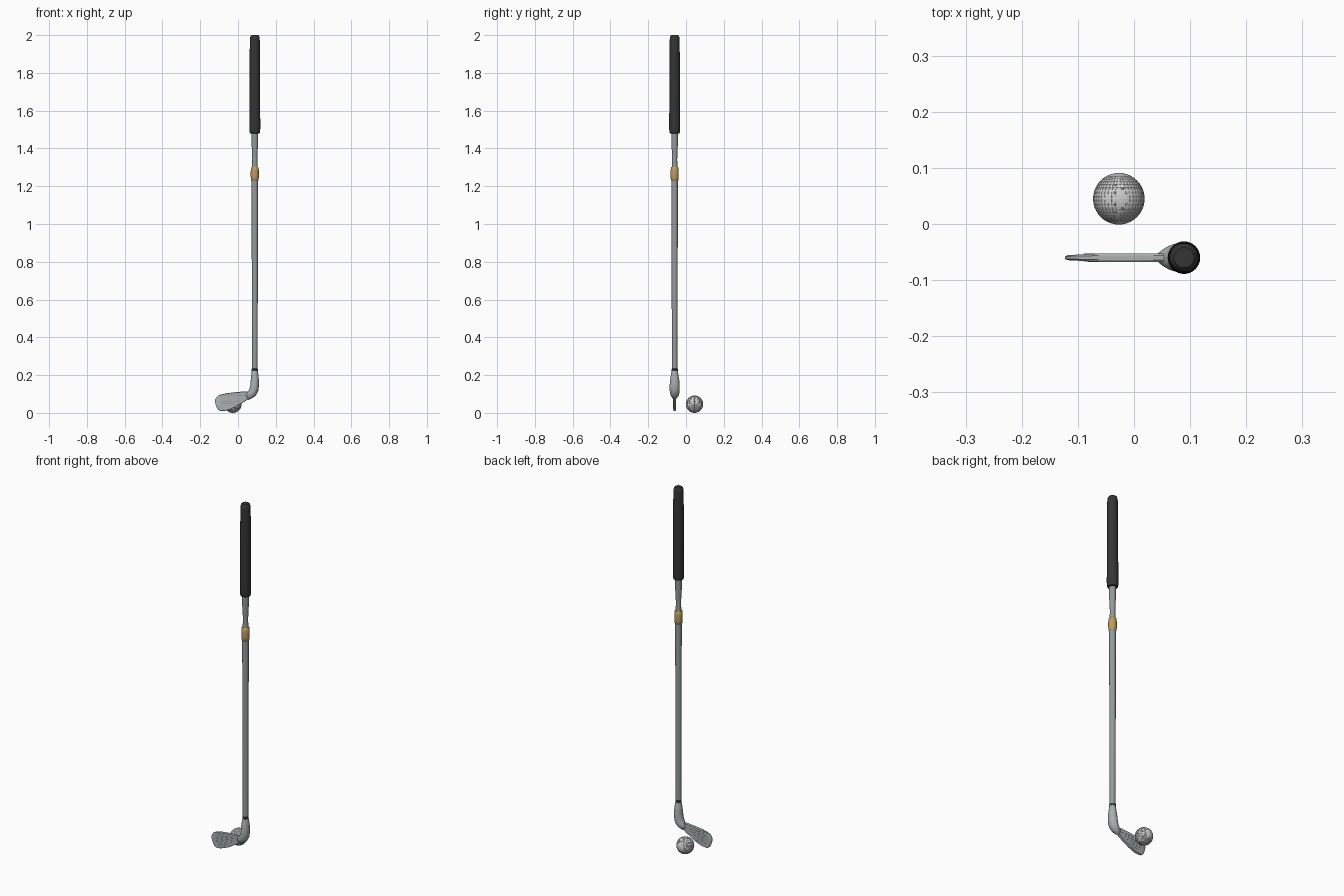
import bpy, bmesh, math
from mathutils import Vector, Matrix

if "Cube" in bpy.data.objects:
    bpy.data.objects.remove(bpy.data.objects["Cube"])

CX, CY = 0.089, -0.06      # shaft axis


def material(name, rgb):
    m = bpy.data.materials.new(name)
    m.diffuse_color = (*rgb, 1)
    m.use_nodes = True
    m.node_tree.nodes["Principled BSDF"].inputs["Base Color"].default_value = m.diffuse_color
    return m


RUBBER = material("black rubber", (0.035, 0.035, 0.035))
STEEL = material("shaft steel", (0.30, 0.33, 0.33))
HEAD = material("head steel", (0.40, 0.43, 0.43))
GOLD = material("gold", (0.50, 0.33, 0.12))
DARK = material("dark ferrule", (0.04, 0.045, 0.045))
WHITE = material("ball white", (0.62, 0.62, 0.62))
GROOVE = material("groove grey", (0.26, 0.28, 0.28))


def finish(bm, name, mat, angle=40):
    bmesh.ops.recalc_face_normals(bm, faces=bm.faces)
    me = bpy.data.meshes.new(name)
    bm.to_mesh(me)
    bm.free()
    me.materials.append(mat)
    ob = bpy.data.objects.new(name, me)
    bpy.context.collection.objects.link(ob)
    bpy.ops.object.select_all(action='DESELECT')
    bpy.context.view_layer.objects.active = ob
    ob.select_set(True)
    bpy.ops.object.shade_smooth_by_angle(angle=math.radians(angle))
    return ob


def sweep(name, stations, mat, sides=32, angle=40):
    """Tube in the xz plane; each station is (x, z, radius, radius along y)."""
    bm = bmesh.new()
    pts = [Vector((s[0], CY, s[1])) for s in stations]
    rings = []
    for i, (p, s) in enumerate(zip(pts, stations)):
        t = (pts[min(i + 1, len(pts) - 1)] - pts[max(i - 1, 0)]).normalized()
        side = Vector((t.z, 0, -t.x))
        rings.append([bm.verts.new(p + side * s[2] * math.cos(a) + Vector((0, s[3] * math.sin(a), 0)))
                      for a in (2 * math.pi * k / sides for k in range(sides))])
    for a, b in zip(rings, rings[1:]):
        for k in range(sides):
            n = (k + 1) % sides
            bm.faces.new((a[k], a[n], b[n], b[k]))
    bm.faces.new(rings[0])
    bm.faces.new(rings[-1])
    return finish(bm, name, mat, angle)


def turned(name, profile, mat):
    return sweep(name, [(CX, z, r, r) for r, z in profile], mat)


# grip, shaft, gold band and ferrule
turned("grip", [(0.020, 1.478), (0.026, 1.481), (0.0285, 1.49), (0.029, 1.51), (0.028, 1.75),
                (0.0265, 1.97), (0.0255, 1.985), (0.023, 1.995), (0.018, 2.0)], RUBBER)
turned("shaft", [(0.0145, 0.20), (0.0145, 0.30), (0.016, 0.7), (0.017, 1.24)], STEEL)
turned("upper_shaft", [(0.016, 1.25), (0.0145, 1.31), (0.0135, 1.34), (0.0145, 1.38),
                       (0.017, 1.42), (0.018, 1.49)], STEEL)
turned("gold_band", [(0.017, 1.228), (0.020, 1.232), (0.0215, 1.25), (0.0215, 1.28),
                     (0.020, 1.298), (0.017, 1.302)], GOLD)
turned("ferrule", [(0.0145, 0.221), (0.0165, 0.223), (0.0165, 0.232), (0.0145, 0.234)], DARK)

# hosel bending down into the blade
sweep("hosel", [(CX, 0.222, 0.016, 0.016), (CX, 0.20, 0.019, 0.020), (CX, 0.17, 0.022, 0.025),
                (0.088, 0.145, 0.023, 0.0265), (0.084, 0.122, 0.024, 0.0265),
                (0.076, 0.106, 0.023, 0.025), (0.066, 0.096, 0.021, 0.022),
                (0.055, 0.089, 0.019, 0.016), (0.046, 0.084, 0.017, 0.008)], HEAD, angle=60)

# blade: flat outline, thinner towards the toe
outline = [(-0.123, 0.062), (-0.120, 0.074), (-0.110, 0.088), (-0.093, 0.097), (-0.06, 0.104),
           (-0.01, 0.110), (0.040, 0.114), (0.060, 0.112), (0.068, 0.095), (0.060, 0.077),
           (0.035, 0.060), (0.008, 0.044), (-0.020, 0.028), (-0.045, 0.017), (-0.070, 0.010),
           (-0.092, 0.009), (-0.106, 0.017), (-0.116, 0.036)]


def half_thickness(x):
    return 0.0045 + 0.003 * min(1, max(0, (x + 0.123) / 0.06))


bm = bmesh.new()
loops = []
for scale, depth in ((0.95, -1), (1.0, -0.5), (1.0, 0.5), (0.95, 1)):
    loops.append([bm.verts.new((-0.025 + (x + 0.025) * scale, CY + depth * half_thickness(x),
                                0.063 + (z - 0.063) * scale)) for x, z in outline])
for a, b in zip(loops, loops[1:]):
    for k in range(len(outline)):
        n = (k + 1) % len(outline)
        bm.faces.new((a[k], a[n], b[n], b[k]))
bm.faces.new(loops[0])
bm.faces.new(loops[-1])
finish(bm, "blade", HEAD, 30)

# scoring lines on both faces of the blade
bm = bmesh.new()
for x0, x1, z in ((-0.085, -0.03, 0.034), (-0.09, -0.01, 0.048), (-0.09, 0.01, 0.062),
                  (-0.085, 0.03, 0.076), (-0.075, 0.035, 0.090)):
    for s in (-1, 1):
        bmesh.ops.create_cube(bm, size=1, matrix=Matrix.Translation(
            ((x0 + x1) / 2, CY + s * 0.0073, z)) @ Matrix.Diagonal((x1 - x0, 0.001, 0.0016, 1)))
finish(bm, "scoring_lines", GROOVE)

# ball with rows of dimples
R = 0.046
bm = bmesh.new()
bmesh.ops.create_uvsphere(bm, u_segments=40, v_segments=20, radius=R,
                          matrix=Matrix.Rotation(math.pi / 2, 4, 'X'))
cells = [f for f in bm.faces if len(f.verts) == 4 and abs(f.calc_center_median().y) < 0.9 * R]
bmesh.ops.inset_individual(bm, faces=cells, thickness=0.0016, depth=0)
bmesh.ops.inset_individual(bm, faces=cells, thickness=0.0006, depth=-0.0008)
bmesh.ops.translate(bm, verts=bm.verts, vec=(-0.027, 0.045, R))
finish(bm, "ball", WHITE, 25)
